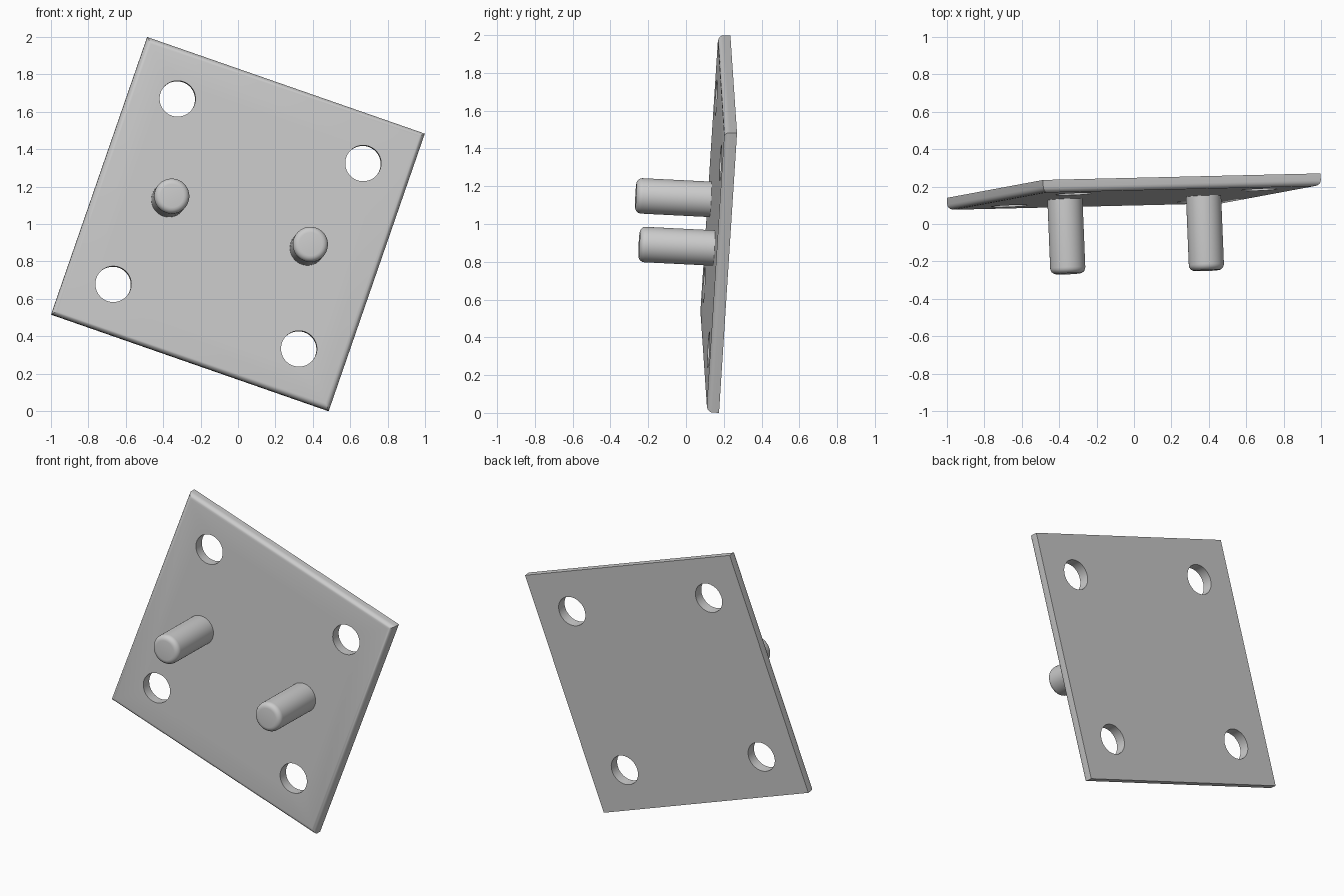
import bpy, bmesh
from math import pi
from mathutils import Matrix, Vector

cube = bpy.data.objects.get("Cube")
if cube:
    bpy.data.objects.remove(cube, do_unlink=True)

SIDE, THICK = 1.57, 0.066
HOLE, HOLE_R = 0.525, 0.096
PEG, PEG_R, PEG_TIP = 0.392, 0.094, 0.43

# Tilted frame: x along the top edge, y through the plate, z up its side
u = Vector((1.48, 0.035, -0.515)).normalized()
v = Vector((0.515, 0.095, 1.47))
v = (v - u * v.dot(u)).normalized()
frame = Matrix((u, v.cross(u), v)).transposed().to_4x4()
frame.translation = (0, 0.172, 1.0)

grey = bpy.data.materials.new("grey")
grey.use_nodes = True
colour = (0.6, 0.6, 0.6, 1)
grey.diffuse_color = colour
grey.node_tree.nodes["Principled BSDF"].inputs["Base Color"].default_value = colour


def finish(name, bm):
    """Turn a bmesh into an object in the tilted frame."""
    mesh = bpy.data.meshes.new(name)
    bm.to_mesh(mesh)
    bm.free()
    mesh.materials.append(grey)
    obj = bpy.data.objects.new(name, mesh)
    bpy.context.collection.objects.link(obj)
    obj.matrix_world = frame
    return obj


def cylinder(bm, x, z, radius, y0, y1):
    """Closed cylinder running through the plate from y0 to y1."""
    place = Matrix.Translation((x, (y0 + y1) / 2, z)) @ Matrix.Rotation(pi / 2, 4, "X")
    bmesh.ops.create_cone(bm, cap_ends=True, segments=48, radius1=radius,
                          radius2=radius, depth=y1 - y0, matrix=place)


def round_front(bm, y, size):
    """Round the edges lying on the front plane."""
    edges = [e for e in bm.edges if all(abs(p.co.y - y) < 1e-4 for p in e.verts)]
    bmesh.ops.bevel(bm, geom=edges, offset=size, segments=5, profile=0.5,
                    affect="EDGES", clamp_overlap=True)


def smooth(obj):
    bpy.ops.object.select_all(action="DESELECT")
    obj.select_set(True)
    bpy.context.view_layer.objects.active = obj
    bpy.ops.object.shade_smooth_by_angle(angle=0.6)


# Square plate, rounded on the front rim only
bm = bmesh.new()
bmesh.ops.create_cube(bm, size=1, matrix=Matrix.Diagonal((SIDE, THICK, SIDE, 1)))
round_front(bm, -THICK / 2, 0.03)
plate = finish("plate", bm)

# Four corner holes
bm = bmesh.new()
for sx in (-1, 1):
    for sz in (-1, 1):
        cylinder(bm, sx * HOLE, sz * HOLE, HOLE_R, -0.2, 0.2)
cutter = finish("hole_cutter", bm)
cutter.hide_render = True
cut = plate.modifiers.new("holes", "BOOLEAN")
cut.operation, cut.solver, cut.object = "DIFFERENCE", "EXACT", cutter
bpy.context.view_layer.objects.active = plate
bpy.ops.object.modifier_apply(modifier=cut.name)
bpy.data.objects.remove(cutter, do_unlink=True)
smooth(plate)

# Two round-tipped pegs on the front
for name, side in (("right_peg", -1), ("left_peg", 1)):
    bm = bmesh.new()
    cylinder(bm, side * PEG, 0, PEG_R, -PEG_TIP, 0)
    round_front(bm, -PEG_TIP, 0.032)
    smooth(finish(name, bm))
